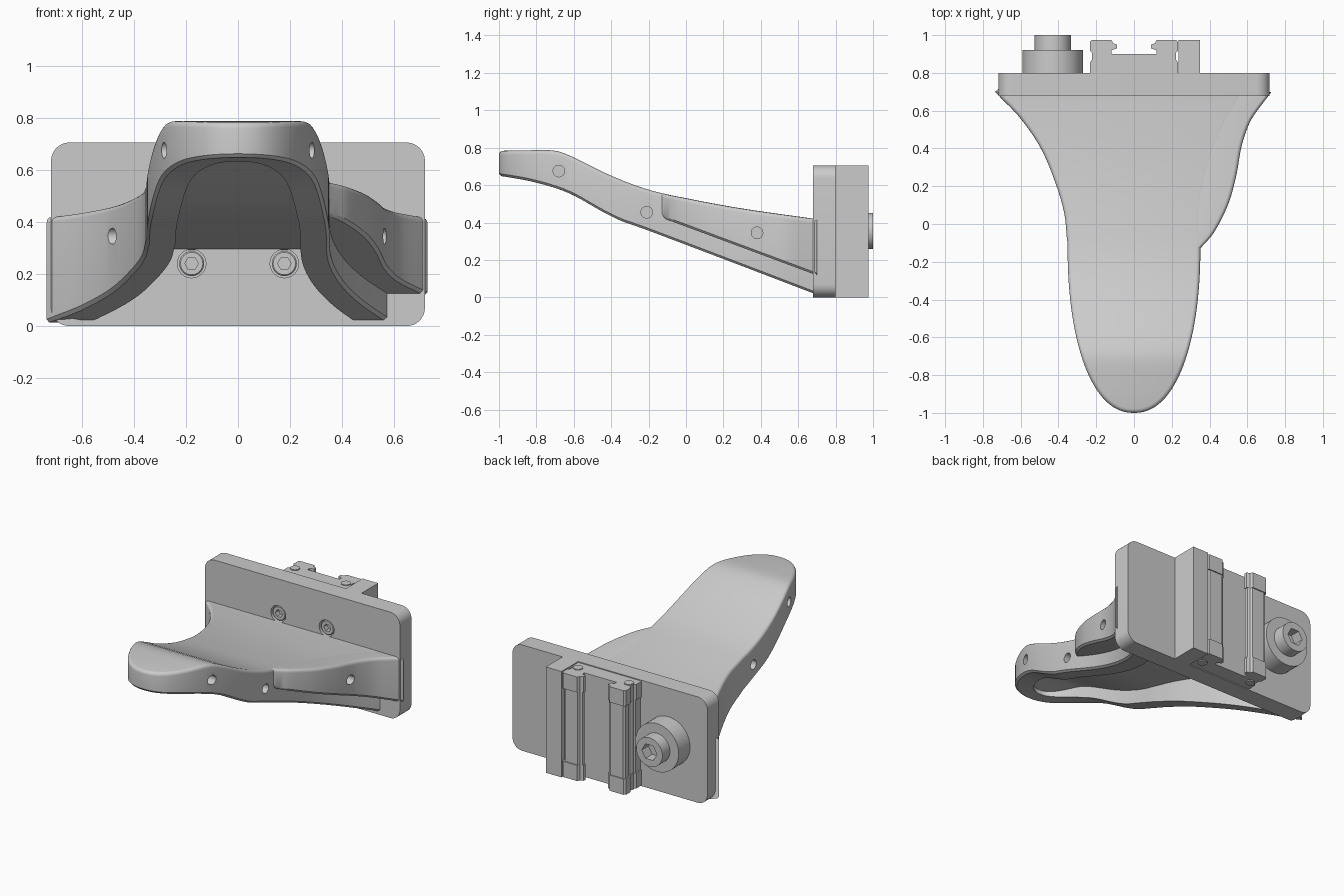
import bpy, bmesh, math
from mathutils import Vector

if "Cube" in bpy.data.objects:
    bpy.data.objects.remove(bpy.data.objects["Cube"])


def curve(pts):
    """Smooth interpolation through (y, value) points."""
    n = len(pts)
    tan = []
    for i in range(n):
        a, b = pts[max(i - 1, 0)], pts[min(i + 1, n - 1)]
        tan.append((b[1] - a[1]) / (b[0] - a[0]))

    def f(y):
        y = min(max(y, pts[0][0]), pts[-1][0])
        i = 0
        while i < n - 2 and y > pts[i + 1][0]:
            i += 1
        (y0, v0), (y1, v1) = pts[i], pts[i + 1]
        h = y1 - y0
        t = (y - y0) / h
        return (v0 * (2*t**3 - 3*t*t + 1) + tan[i] * h * (t**3 - 2*t*t + t)
                + v1 * (3*t*t - 2*t**3) + tan[i + 1] * h * (t**3 - t*t))
    return f


def make(name, bm):
    bmesh.ops.recalc_face_normals(bm, faces=bm.faces[:])
    me = bpy.data.meshes.new(name)
    bm.to_mesh(me)
    bm.free()
    ob = bpy.data.objects.new(name, me)
    bpy.context.collection.objects.link(ob)
    return ob


def activate(ob):
    bpy.ops.object.select_all(action='DESELECT')
    ob.select_set(True)
    bpy.context.view_layer.objects.active = ob


def smooth(ob):
    activate(ob)
    bpy.ops.object.shade_smooth_by_angle(angle=math.radians(32))


def cut(ob, cutter):
    activate(ob)
    m = ob.modifiers.new("cut", 'BOOLEAN')
    m.operation, m.solver, m.object = 'DIFFERENCE', 'EXACT', cutter
    bpy.ops.object.modifier_apply(modifier=m.name)


def spin(bm, c, stations, axis='y', n=24):
    """Stack of rings (radius, position, is_hex) around the y or x axis."""
    rings = []
    for r, p, hexa in stations:
        ring = []
        for k in range(n):
            a = 2 * math.pi * k / n
            q = r
            if hexa:
                q = r * math.cos(math.pi / 6) / math.cos(a % (math.pi / 3) - math.pi / 6)
            u, v = c[0] + q * math.cos(a), c[1] + q * math.sin(a)
            ring.append(bm.verts.new((u, p, v) if axis == 'y' else (p, u, v)))
        rings.append(ring)
    for a, b in zip(rings, rings[1:]):
        for k in range(n):
            bm.faces.new((a[k], a[(k + 1) % n], b[(k + 1) % n], b[k]))
    bm.faces.new(rings[0])
    bm.faces.new(rings[-1])


def prism(name, pts, a, b, up=True):
    """Extrude an xy outline along z (up) or an xz outline along y."""
    bm = bmesh.new()
    ends = [[bm.verts.new((u, v, w) if up else (u, w, v)) for u, v in pts] for w in (a, b)]
    n = len(pts)
    for k in range(n):
        bm.faces.new((ends[0][k], ends[0][(k + 1) % n], ends[1][(k + 1) % n], ends[1][k]))
    for e in ends:
        bm.faces.new(e)
    return make(name, bm)


# Height and width profiles along y
top = curve([(-1, .783), (-.85, .786), (-.7, .784), (-.62, .757), (-.4, .65), (-.2, .575),
             (0, .53), (.3, .475), (.7, .418)])
bottom = curve([(-1, .65), (-.85, .625), (-.7, .585), (-.6, .545), (-.45, .46), (-.35, .41),
                (-.25, .375), (.2, .205), (.7, .014)])
left_w = curve([(-.1, .354), (.05, .368), (.2, .41), (.4, .493), (.57, .61), (.68, .718), (.7, .735)])
right_w = curve([(-.1, .35), (.1, .36), (.3, .40), (.5, .475), (.7, .585)])
wing_w = curve([(-.15, .335), (-.125, .355), (-.05, .42), (.1, .497), (.25, .54), (.4, .567),
                (.48, .59), (.56, .625), (.68, .713), (.7, .728)])

# Hooked shell: outline from plate, around the nose, back to plate
ys = [.70 - .8 * i / 20 for i in range(20)]
tip = []
for i in range(29):
    a = math.pi / 2 * i / 28
    tip.append((.352 * max(math.cos(a), 0) ** .9, -.1 - .9 * math.sin(a) ** .9))
tip[-1] = (0, -1)
chain = [(-left_w(y), y) for y in ys] + [(-x, y) for x, y in tip]
chain += [(x, y) for x, y in tip[-2::-1]] + [(right_w(y), y) for y in ys[::-1]]
N = len(chain)
norm = []
for i in range(N):
    p, q = Vector(chain[max(i - 1, 0)]), Vector(chain[min(i + 1, N - 1)])
    d = (q - p).normalized()
    norm.append(Vector((-d.y, d.x)))

bm = bmesh.new()


def ring(off, zf):
    out = []
    for c, nn in zip(chain, norm):
        p = Vector(c) + nn * off
        y = min(p.y, .785)
        out.append(bm.verts.new((p.x, y, zf(y))))
    return out


R, THICK = .022, .125
rings = [ring(.112, lambda y: max(top(y) - THICK, bottom(y) + .01)), ring(.112, bottom),
         ring(.012, bottom), ring(0, lambda y: bottom(y) + .012)]
for k in range(5):
    a = math.pi / 2 * k / 4
    rings.append(ring(R * (1 - math.cos(a)), lambda y: top(y) - R * (1 - math.sin(a))))
for a, b in zip(rings, rings[1:]):
    for i in range(N - 1):
        bm.faces.new((a[i], a[i + 1], b[i + 1], b[i]))
for r in (rings[0], rings[-1]):
    for i in range(N // 2):
        f = [r[i], r[i + 1], r[N - 2 - i], r[N - 1 - i]]
        bm.faces.new(f if f[1] != f[2] else [f[0], f[1], f[3]])
bm.faces.new([r[0] for r in rings] + [r[-1] for r in rings[::-1]])
shell = make("curved_shell", bm)

# Side wing on the right
bm = bmesh.new()
rows = []
for i in range(37):
    y = -.15 + .85 * (i / 36) ** 1.3
    x, t = wing_w(y), top(y) - .001
    b = .43 - (y + .14) * .372 + .03 * max(0, 1 - (y + .15) / .05) ** 2
    xi = (right_w(y) if y > -.1 else .35) - .05
    sec = [(xi, b), (x - .012, b), (x, b + .012)]
    for k in range(5):
        a = math.pi / 2 * k / 4
        sec.append((x - R * (1 - math.cos(a)), t - R * (1 - math.sin(a))))
    sec.append((xi, t))
    rows.append([bm.verts.new((u, y, v)) for u, v in sec])
M = len(rows[0])
for a, b in zip(rows, rows[1:]):
    for k in range(M):
        bm.faces.new((a[k], a[(k + 1) % M], b[(k + 1) % M], b[k]))
bm.faces.new(rows[0])
bm.faces.new(rows[-1])
wing = make("side_wing", bm)

# Round pockets in the side walls
bm = bmesh.new()
for x, y, z in ((-.27, -.68, .675), (.27, -.68, .675), (-.352, -.21, .455), (.352, -.21, .455),
                (-.485, .38, .345), (.563, .38, .345)):
    spin(bm, (y, z), [(.031, x - .055, 0), (.031, x + .055, 0)], 'x')
pockets = make("pocket_cutter", bm)
pockets.hide_render = True
cut(shell, pockets)
cut(wing, pockets)
bpy.data.objects.remove(pockets)

# Mounting plate with rounded corners and four screw recesses
W, H, C = .718, .705, .07
outline = []
for q, (cx, cz) in enumerate(((W - C, H - C), (C - W, H - C), (C - W, C), (W - C, C))):
    for k in range(9):
        a = math.pi / 2 * (q + k / 8)
        outline.append((cx + C * math.cos(a), cz + C * math.sin(a)))
plate = prism("mounting_plate", outline, .678, .80, up=False)
spots = [(x, z) for x in (-.178, .178) for z in (.24, .472)]
bm = bmesh.new()
for s in spots:
    spin(bm, s, [(.055, .64, 0), (.055, .74, 0)])
recess = make("recess_cutter", bm)
recess.hide_render = True
cut(plate, recess)
bpy.data.objects.remove(recess)

bm = bmesh.new()
for s in spots:
    spin(bm, s, [(.048, .745, 0), (.048, .69, 0), (.043, .685, 0), (.026, .685, 1), (.026, .72, 1)])
screws = make("plate_screws", bm)

# Stepped round boss with a hex socket
bm = bmesh.new()
spin(bm, (-.43, .355), [(.16, .79, 0), (.16, .92, 0), (.096, .92, 0), (.096, 1, 0),
                        (.056, 1, 1), (.056, .93, 1)], n=48)
boss = make("round_boss", bm)

# Stop bar beside the carriage
bar = prism("stop_bar", [(.235, .79), (.35, .79), (.35, .975), (.235, .975)], 0, H)


# Slide carriage: end caps and a slightly slimmer body, with a lipped channel
def carriage(name, w, t, lip, z0, z1):
    half = [(w, .80), (w, .855), (w - .012, .87), (w - .012, .905), (w, .92), (w, t - .012),
            (w - .012, t), (.12, t), (.112, t - .015), (.112, .957), (lip, .95), (lip, .93),
            (.118, .92), (.118, .90)]
    return prism(name, half + [(-x, y) for x, y in half[::-1]], z0, z1)


carriage("carriage_cap_low", .234, .975, .09, .006, .11)
carriage("carriage_body", .225, .968, .096, .11, .595)
carriage("carriage_cap_high", .234, .975, .09, .595, .699)

# Cap screws on both carriage ends
for x in (-.188, .188):
    pts = [(x + .03 * math.cos(math.pi * k / 10), .868 + .03 * math.sin(math.pi * k / 10))
           for k in range(20)]
    smooth(prism("cap_screw", pts, 0, H))

for ob in (shell, wing, plate, screws, boss):
    smooth(ob)
